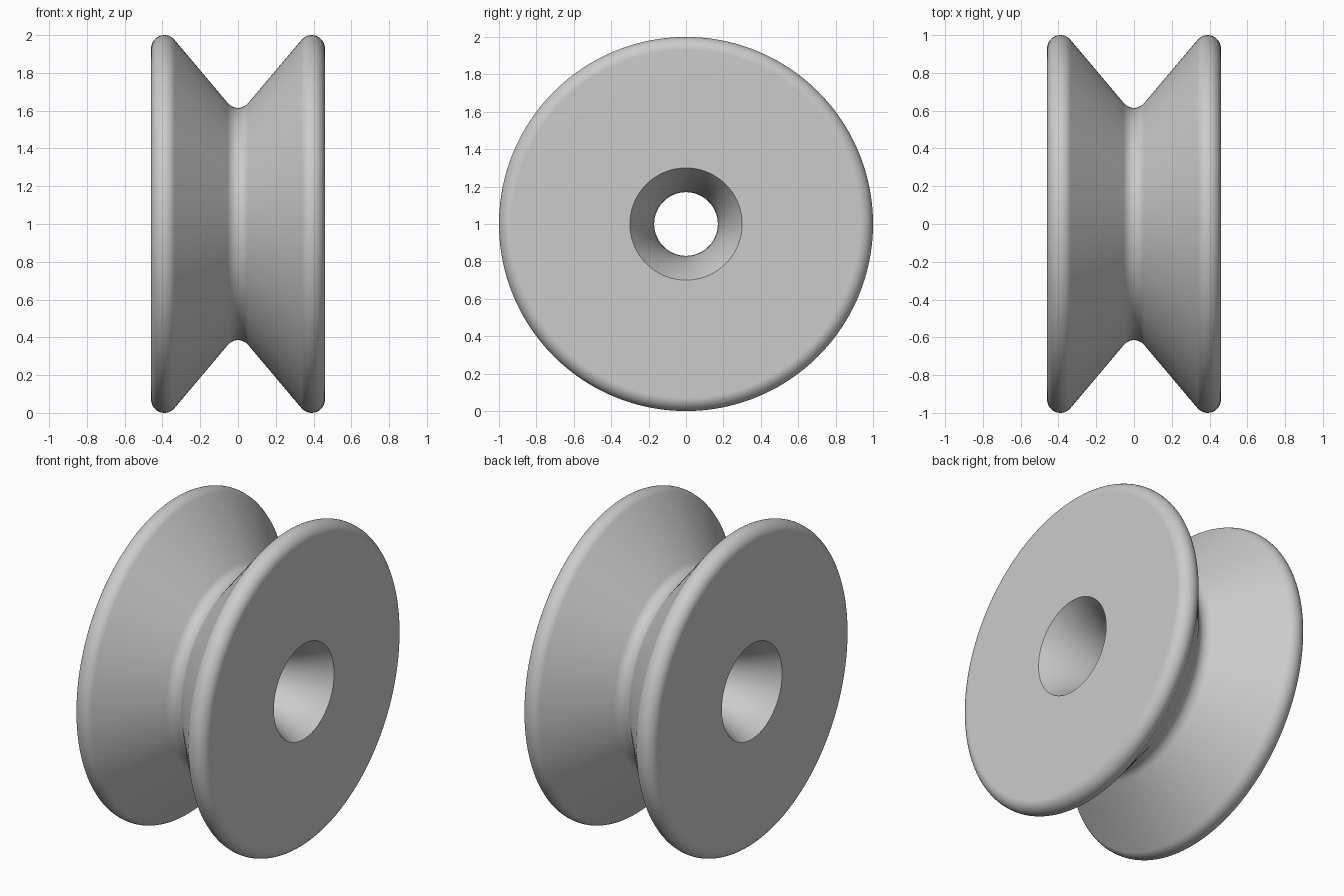
import bpy
import bmesh
from math import sin, cos, pi, radians, asin
from mathutils import Vector, Matrix

cube = bpy.data.objects.get("Cube")
if cube:
    bpy.data.objects.remove(cube, do_unlink=True)

HALF_WIDTH = 0.46
RIM_R = 1.0
GROOVE_R = 0.615
FILLET = 0.07
FLANK = radians(49.7)
BORE_MIN, BORE_MAX = 0.17, 0.30
SIDES = 160


def arc(cx, cr, radius, start, end, steps):
    """Points (x, r) along an arc, angles measured from +x."""
    return [(cx + radius * cos(start + (end - start) * i / steps),
             cr + radius * sin(start + (end - start) * i / steps))
            for i in range(steps + 1)]


# Half profile: bore curve, side face, rounded rim, flank, rounded groove
flare = BORE_MAX - BORE_MIN
bore_radius = (HALF_WIDTH ** 2 + flare ** 2) / (2 * flare)
spread = asin(HALF_WIDTH / bore_radius)
bore = arc(0, BORE_MIN + bore_radius, bore_radius, -pi / 2, -pi / 2 + spread, 12)
rim = arc(HALF_WIDTH - FILLET, RIM_R - FILLET, FILLET, 0, pi / 2 + FLANK, 14)
groove = arc(0, GROOVE_R + FILLET, FILLET, FLANK - pi / 2, -pi / 2, 8)
half = bore + rim + groove
profile = half + [(-x, r) for x, r in reversed(half[1:-1])]

# Revolve the closed profile around the axle
bm = bmesh.new()
verts = [bm.verts.new((x, 0, r)) for x, r in profile]
edges = [bm.edges.new((v, verts[(i + 1) % len(verts)])) for i, v in enumerate(verts)]
bmesh.ops.spin(bm, geom=verts + edges, cent=Vector(), axis=Vector((1, 0, 0)),
               angle=2 * pi, steps=SIDES, use_merge=True)
bmesh.ops.remove_doubles(bm, verts=bm.verts[:], dist=0.0001)
bmesh.ops.recalc_face_normals(bm, faces=bm.faces[:])
bmesh.ops.transform(bm, matrix=Matrix.Translation((0, 0, RIM_R)), verts=bm.verts[:])

mesh = bpy.data.meshes.new("grooved_roller")
bm.to_mesh(mesh)
bm.free()
roller = bpy.data.objects.new("grooved_roller", mesh)
bpy.context.collection.objects.link(roller)

# Plain grey material
grey = bpy.data.materials.new("light_grey")
grey.use_nodes = True
colour = (0.6, 0.6, 0.6, 1)
grey.diffuse_color = colour
grey.node_tree.nodes["Principled BSDF"].inputs["Base Color"].default_value = colour
mesh.materials.append(grey)

# Smooth surfaces with a crisp bore edge
bpy.ops.object.select_all(action='DESELECT')
roller.select_set(True)
bpy.context.view_layer.objects.active = roller
bpy.ops.object.shade_smooth_by_angle(angle=radians(30))
weighted = roller.modifiers.new("even_normals", 'WEIGHTED_NORMAL')
weighted.keep_sharp = True
